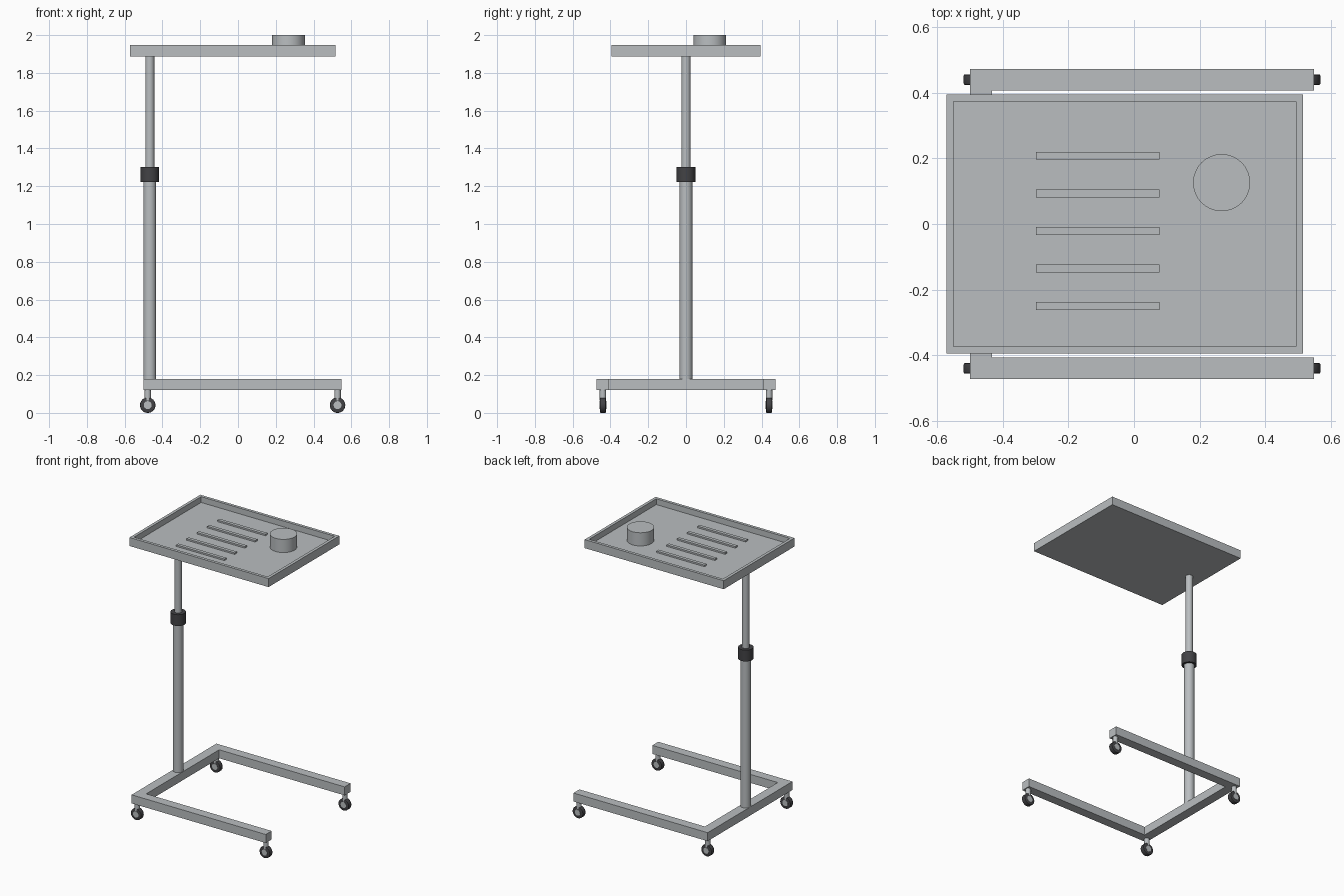
import bpy
import bmesh
from math import pi
from mathutils import Matrix, Vector

if "Cube" in bpy.data.objects:
    bpy.data.objects.remove(bpy.data.objects["Cube"], do_unlink=True)


def material(name, color):
    m = bpy.data.materials.new(name)
    m.use_nodes = True
    m.diffuse_color = color
    m.node_tree.nodes["Principled BSDF"].inputs["Base Color"].default_value = color
    return m


METAL = material("light grey metal", (0.49, 0.515, 0.53, 1))
RUBBER = material("dark grey rubber", (0.055, 0.055, 0.06, 1))


def finish(name, bm, mat, smooth=False):
    mesh = bpy.data.meshes.new(name)
    bm.to_mesh(mesh)
    bm.free()
    mesh.materials.append(mat)
    ob = bpy.data.objects.new(name, mesh)
    bpy.context.collection.objects.link(ob)
    if smooth:
        bpy.ops.object.select_all(action='DESELECT')
        ob.select_set(True)
        bpy.context.view_layer.objects.active = ob
        bpy.ops.object.shade_smooth_by_angle(angle=pi / 6)
    return ob


def box_mesh(lo, hi):
    lo, hi = Vector(lo), Vector(hi)
    bm = bmesh.new()
    bmesh.ops.create_cube(bm, size=1, matrix=Matrix.Translation((lo + hi) / 2)
                          @ Matrix.Diagonal((*(hi - lo), 1)))
    return bm


def box(name, lo, hi, mat=METAL):
    return finish(name, box_mesh(lo, hi), mat)


def cylinder(name, center, radius, length, mat=METAL, axis='Z', bevel=0):
    bm = bmesh.new()
    turn = Matrix.Rotation(pi / 2, 4, 'X') if axis == 'Y' else Matrix.Identity(4)
    bmesh.ops.create_cone(bm, cap_ends=True, segments=32, radius1=radius,
                          radius2=radius, depth=length,
                          matrix=Matrix.Translation(center) @ turn)
    if bevel:
        rims = [e for e in bm.edges if any(len(f.verts) > 4 for f in e.link_faces)]
        bmesh.ops.bevel(bm, geom=rims, offset=bevel, segments=2,
                        affect='EDGES', profile=0.5)
    return finish(name, bm, mat, True)


def tube(name, x, radius, z0, z1, mat=METAL, y=0):
    return cylinder(name, (x, y, (z0 + z1) / 2), radius, z1 - z0, mat)


# Base frame, open on the left
box("base_crossbar", (-0.5, -0.407, 0.12), (-0.432, 0.407, 0.18))
for side, label in ((-1, "front"), (1, "back")):
    ys = sorted((side * 0.407, side * 0.473))
    box(label + "_rail", (-0.5, ys[0], 0.12), (0.548, ys[1], 0.18))

    # Casters under both rail ends
    for x, end in ((-0.478, "right"), (0.527, "left")):
        tag = f"{label}_{end}_caster"
        y = side * 0.44
        tube(tag + "_stem", x, 0.017, 0.065, 0.125, y=y)
        cylinder(tag + "_wheel", (x, y, 0.041), 0.041, 0.032, RUBBER, 'Y', 0.004)
        cylinder(tag + "_hub", (x, y, 0.041), 0.021, 0.036, METAL, 'Y')

# Telescopic column
POST = -0.467
tube("lower_post", POST, 0.034, 0.17, 1.23)
tube("upper_post", POST, 0.024, 1.22, 1.892)
tube("height_collar", POST, 0.049, 1.222, 1.302, RUBBER)

# Tray: a slab whose top is inset for the rim and sunk to form the floor
FLOOR = 1.907
bm = box_mesh((-0.571, -0.395, 1.888), (0.515, 0.395, 1.948))
bm.normal_update()
top = max(bm.faces, key=lambda f: f.calc_center_median().z)
bmesh.ops.inset_region(bm, faces=[top], thickness=0.021, use_even_offset=True)
wall = bmesh.ops.extrude_discrete_faces(bm, faces=[top])["faces"][0]
for v in wall.verts:
    v.co.z = FLOOR
finish("tray", bm, METAL)

# Raised ribs and cup on the tray floor
for i in range(5):
    y = 0.208 - i * 0.1145
    box(f"tray_rib_{i + 1}", (-0.299, y - 0.012, FLOOR - 0.005),
        (0.077, y + 0.012, FLOOR + 0.011))
tube("cup", 0.267, 0.087, FLOOR - 0.005, 2.0, y=0.126)
